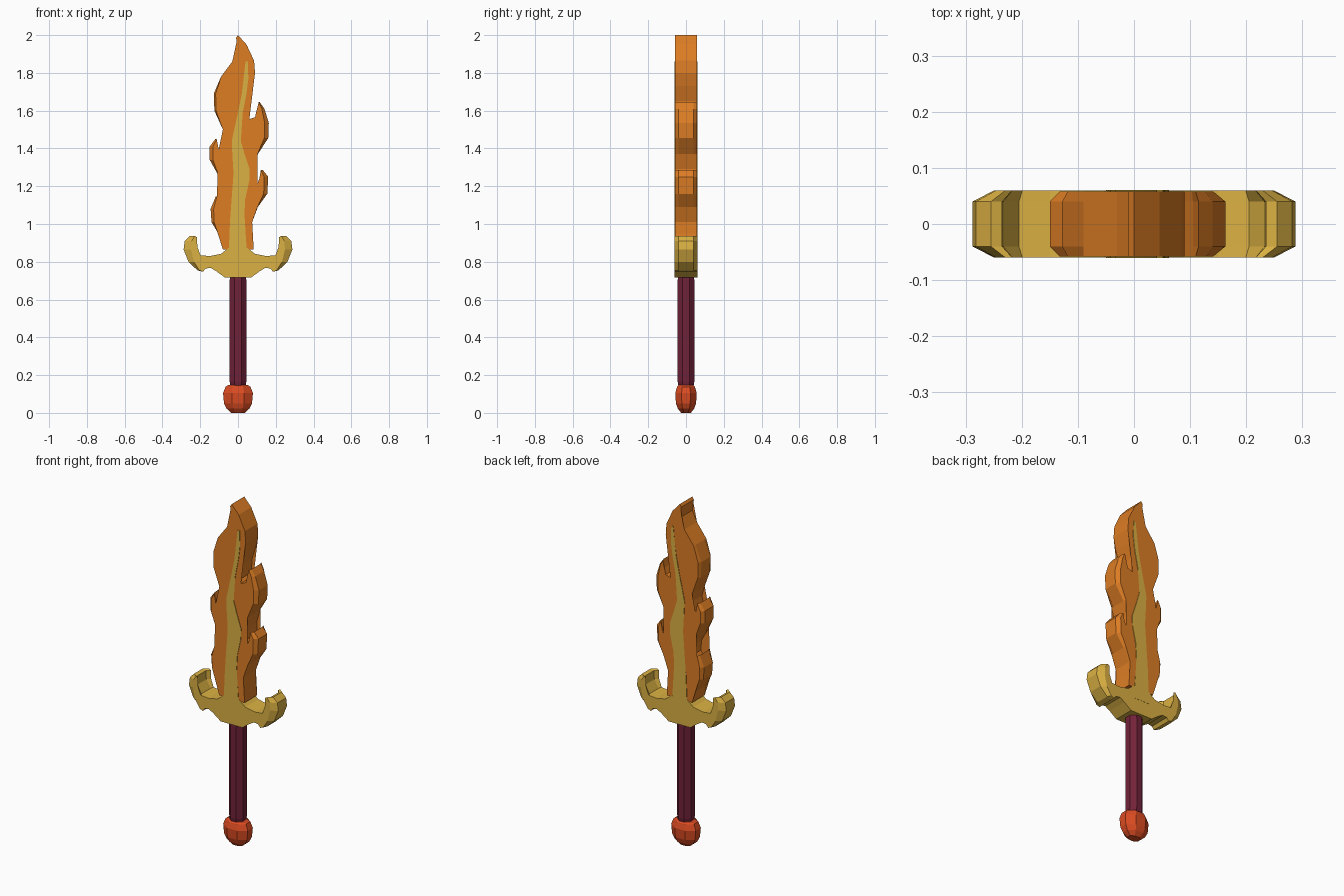
import bpy, bmesh, math


def material(name, rgb):
    """Flat colour given as 0-255 sRGB, stored linear."""
    m = bpy.data.materials.new(name)
    lin = [((c / 255 + 0.055) / 1.055) ** 2.4 for c in rgb]
    m.diffuse_color = (*lin, 1)
    return m


ORANGE = material("flame orange", (221, 125, 36))
GOLD = material("gold", (219, 177, 67))
MAROON = material("maroon", (114, 34, 57))
RED = material("ember red", (220, 76, 34))


def finish(name, bm, mat):
    bmesh.ops.recalc_face_normals(bm, faces=bm.faces)
    me = bpy.data.meshes.new(name)
    bm.to_mesh(me)
    bm.free()
    me.materials.append(mat)
    ob = bpy.data.objects.new(name, me)
    bpy.context.collection.objects.link(ob)
    return ob


def skin(bm, rings):
    """Join equal-length point rings with quads and cap both ends."""
    loops = [[bm.verts.new(p) for p in ring] for ring in rings]
    n = len(loops[0])
    for a, b in zip(loops, loops[1:]):
        for i in range(n):
            j = (i + 1) % n
            bm.faces.new((a[i], a[j], b[j], b[i]))
    caps = [bm.faces.new(loops[0]), bm.faces.new(loops[-1])]
    bmesh.ops.triangulate(bm, faces=caps)


def slab(name, outline, half, mat, start=9.0, squeeze=1.0, rim=0.04):
    """Thick plate from an x-z outline; parts beyond |x| = start are chamfered."""
    def pull(x):
        return math.copysign(start + (abs(x) - start) * squeeze, x) if abs(x) > start else x
    rings = [[(pull(x) if abs(y) > rim else x, y, z) for x, z in outline]
             for y in (-half, -rim, rim, half)]
    bm = bmesh.new()
    skin(bm, rings)
    return finish(name, bm, mat)


def lathe(name, profile, mat, depth=1.0):
    """Eight-sided stack of (radius, z) rings with a flat side facing front."""
    rings = []
    for r, z in profile:
        R = r / math.cos(math.pi / 8)
        rings.append([(R * math.cos((k + .5) * math.pi / 4),
                       R * math.sin((k + .5) * math.pi / 4) * depth, z) for k in range(8)])
    bm = bmesh.new()
    skin(bm, rings)
    return finish(name, bm, mat)


# Flame blade: right edge from the tip down, then left edge back up
blade_right = [(0, 2.0), (0.045, 1.95), (0.085, 1.865), (0.09, 1.80), (0.075, 1.73),
               (0.05, 1.65), (0.045, 1.57), (0.06, 1.555), (0.09, 1.565), (0.105, 1.6),
               (0.115, 1.645), (0.14, 1.61), (0.163, 1.535), (0.16, 1.455), (0.105, 1.37),
               (0.08, 1.29), (0.083, 1.225), (0.105, 1.215), (0.12, 1.24), (0.132, 1.285),
               (0.16, 1.25), (0.155, 1.16), (0.105, 1.09), (0.075, 1.01), (0.075, 0.95),
               (0.083, 0.865)]
blade_left = [(-0.08, 0.865), (-0.09, 0.925), (-0.14, 1.01), (-0.145, 1.08), (-0.118, 1.145),
              (-0.105, 1.09), (-0.08, 1.085), (-0.055, 1.12), (-0.06, 1.18), (-0.10, 1.25),
              (-0.15, 1.34), (-0.15, 1.41), (-0.12, 1.45), (-0.105, 1.39), (-0.075, 1.385),
              (-0.062, 1.44), (-0.08, 1.5), (-0.125, 1.60), (-0.128, 1.69), (-0.09, 1.78),
              (-0.03, 1.86), (0.0, 1.92), (-0.01, 1.985)]
slab("flame_blade", blade_right + blade_left, 0.058, ORANGE, 0.1, 0.65)

# Wavy gold core, a hair proud of the blade: (left x, right x, z)
core = [(-0.05, 0.045, 0.80), (-0.048, 0.045, 0.88), (-0.042, 0.032, 1.02),
        (-0.015, 0.038, 1.13), (0.008, 0.06, 1.23), (0.002, 0.062, 1.29),
        (-0.03, 0.035, 1.37), (-0.033, 0.015, 1.44), (-0.018, 0.012, 1.51),
        (0.0, 0.025, 1.59), (0.02, 0.045, 1.69), (0.032, 0.055, 1.77), (0.04, 0.052, 1.86)]
slab("blade_core", [(r, z) for _, r, z in core] + [(l, z) for l, _, z in reversed(core)],
     0.061, GOLD, rim=0.04)

# Crossguard: half outline from bottom centre around to top centre, mirrored
half_guard = [(0.07, 0.717), (0.115, 0.75), (0.145, 0.768), (0.172, 0.764), (0.185, 0.747),
              (0.215, 0.755), (0.262, 0.80), (0.288, 0.865), (0.282, 0.91), (0.255, 0.937),
              (0.235, 0.93), (0.232, 0.88), (0.205, 0.835), (0.15, 0.83), (0.09, 0.842),
              (0.052, 0.872)]
slab("crossguard", half_guard + [(-x, z) for x, z in reversed(half_guard)],
     0.06, GOLD, 0.19, 0.6)

# Grip and pommel
lathe("grip", [(0.038, 0.13), (0.044, 0.165), (0.044, 0.70), (0.042, 0.73)], MAROON)
lathe("pommel", [(0.035, 0.0), (0.06, 0.022), (0.074, 0.05), (0.079, 0.105),
                 (0.066, 0.138), (0.052, 0.147)], RED, 0.72)
